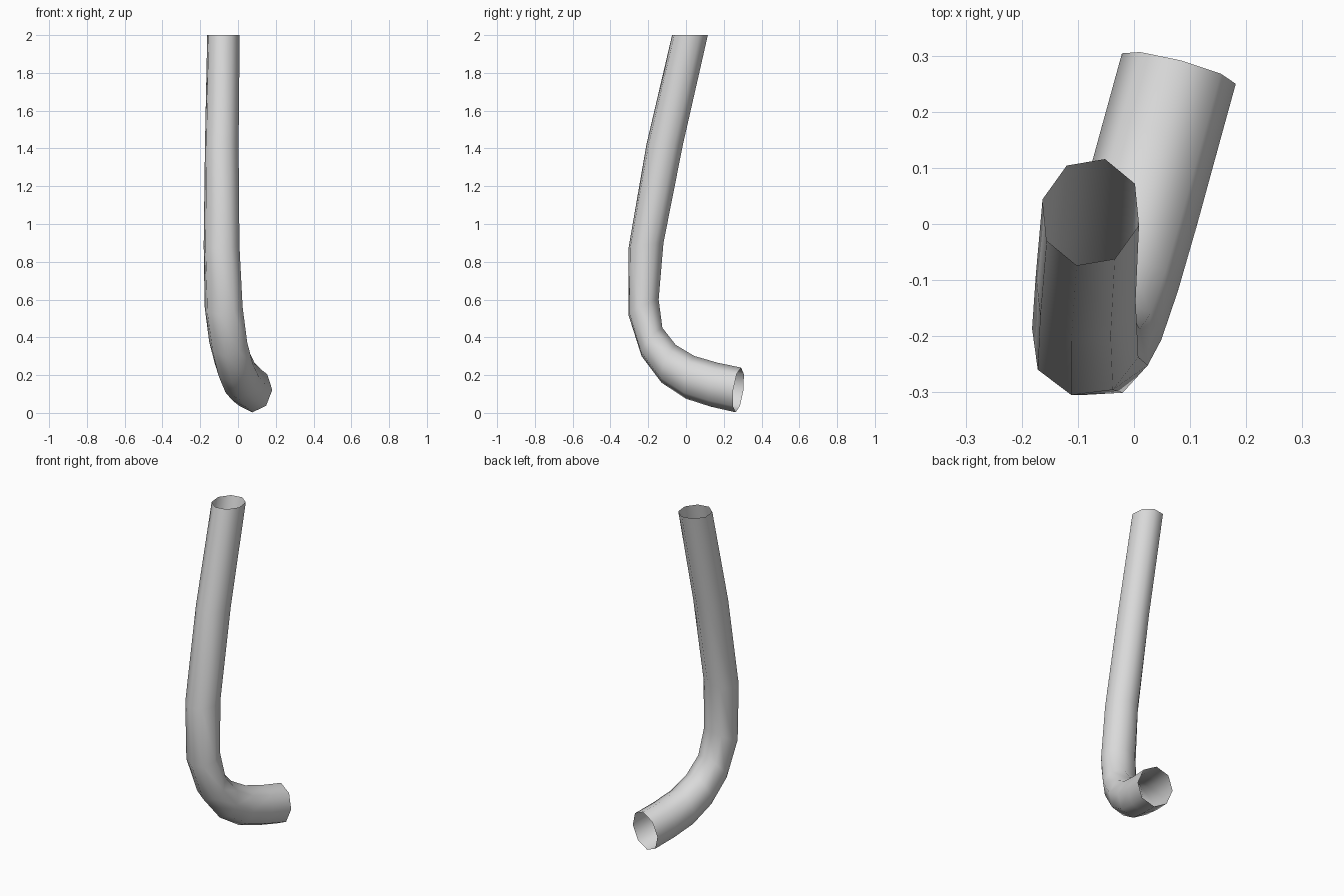
import bpy
import bmesh
import math
from mathutils import Vector

cube = bpy.data.objects.get("Cube")
if cube:
    bpy.data.objects.remove(cube, do_unlink=True)

SIDES = 8
YAW = math.radians(-15)
LATERAL = Vector((math.cos(YAW), math.sin(YAW), 0))
FORWARD = Vector((-math.sin(YAW), math.cos(YAW), 0))
UP = Vector((0, 0, 1))

# Pipe sections from the top: centre, half width, half depth forward, half depth up
SECTIONS = [
    ((-.077, .021, 2), .089, .098, 0),
    ((-.086, -.113, 1.42), .092, .1, 0),
    ((-.087, -.212, .885), .098, .096, .015),
    ((-.076, -.225, .56), .104, .083, .04),
    ((-.052, -.18, .375), .104, .057, .075),
    ((-.022, -.092, .26), .104, .039, .1),
    ((.01, .022, .188), .105, .023, .113),
    ((.045, .15, .149), .105, .02, .116),
    ((.08, .277, .1215), .105, .015, .1185),
]


def material(name, value):
    mat = bpy.data.materials.new(name)
    mat.use_nodes = True
    colour = (value, value, value, 1)
    mat.diffuse_color = colour
    for node in mat.node_tree.nodes:
        if node.type == 'BSDF_PRINCIPLED':
            node.inputs["Base Color"].default_value = colour
    return mat


def add_ring(bm, centre, width, forward, up):
    depth = FORWARD * forward + UP * up
    ring = []
    for i in range(SIDES):
        angle = math.tau * i / SIDES
        offset = LATERAL * width * math.cos(angle) + depth * math.sin(angle)
        ring.append(bm.verts.new(Vector(centre) + offset))
    return ring


# Bent pipe, open at both ends
bm = bmesh.new()
rings = [add_ring(bm, *section) for section in SECTIONS]
for upper, lower in zip(rings, rings[1:]):
    for i in range(SIDES):
        j = (i + 1) % SIDES
        face = bm.faces.new((upper[i], lower[i], lower[j], upper[j]))
        face.smooth = True

mesh = bpy.data.meshes.new("bent_pipe")
bm.to_mesh(mesh)
bm.free()
mesh.materials.append(material("light grey", .7))
pipe = bpy.data.objects.new("bent_pipe", mesh)
bpy.context.collection.objects.link(pipe)
